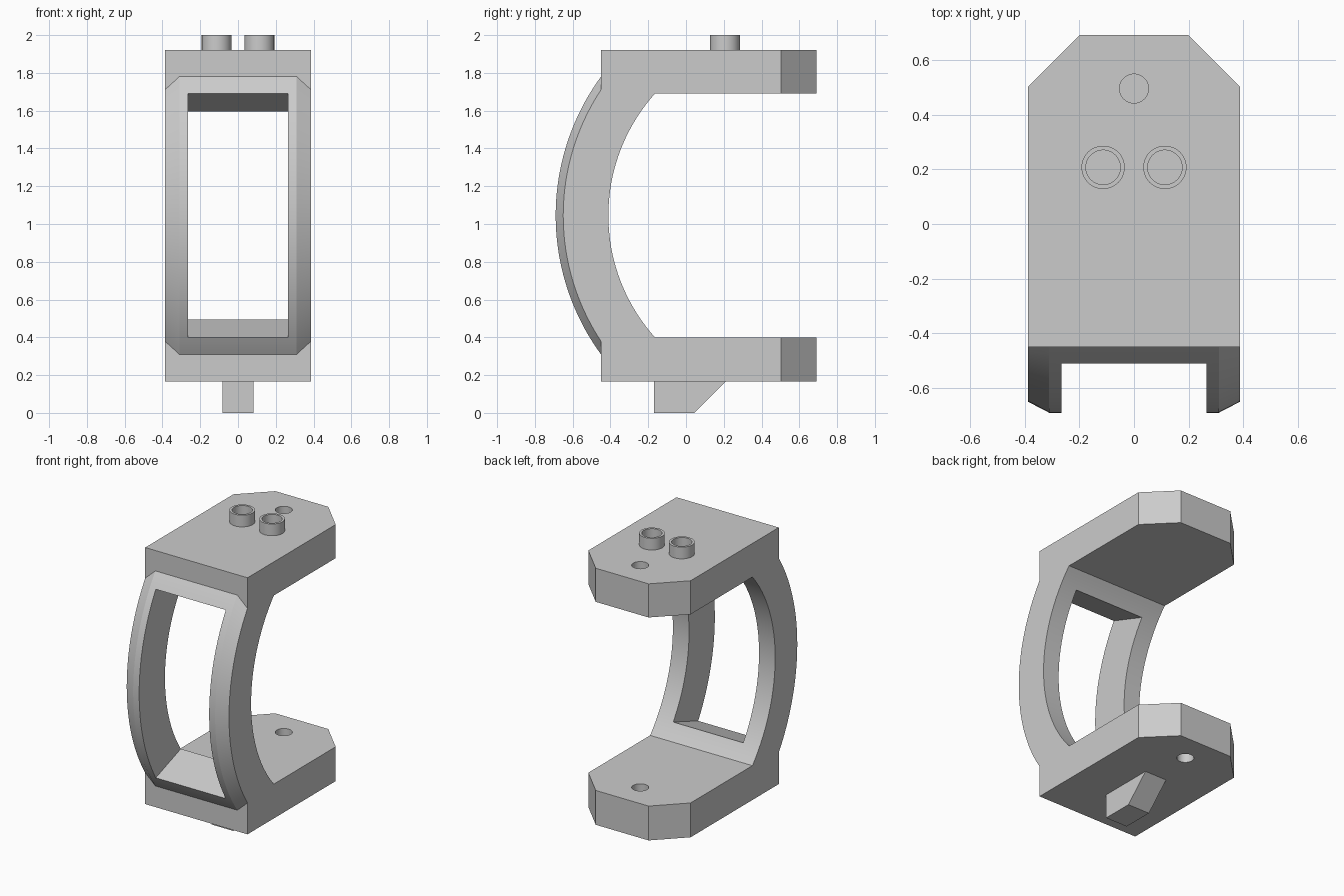
import bpy, bmesh, math

cube = bpy.data.objects.get("Cube")
if cube:
    bpy.data.objects.remove(cube, do_unlink=True)

GREY = (0.6, 0.6, 0.6, 1)
mat = bpy.data.materials.new("plain grey")
mat.use_nodes = True
mat.diffuse_color = GREY
mat.node_tree.nodes["Principled BSDF"].inputs["Base Color"].default_value = GREY

# Overall measures
HALF_W, FRONT, BACK = 0.387, -0.45, 0.69
BOTTOM, TOP, LOW, HIGH = 0.165, 1.92, 0.40, 1.69
ARC_Y, ARC_Z = 0.557, 1.045
R_OUT, R_EDGE, R_IN = 1.247, 1.207, 0.968


def loft(name, sections, closed=False):
    """Join equal-length loops of points into a solid; cap the ends unless closed."""
    bm = bmesh.new()
    loops = [[bm.verts.new(p) for p in s] for s in sections]
    pairs = list(zip(loops, loops[1:]))
    if closed:
        pairs.append((loops[-1], loops[0]))
    else:
        bm.faces.new(loops[0])
        bm.faces.new(loops[-1])
    n = len(loops[0])
    for a, b in pairs:
        for i in range(n):
            j = (i + 1) % n
            bm.faces.new((a[i], a[j], b[j], b[i]))
    bmesh.ops.recalc_face_normals(bm, faces=bm.faces)
    mesh = bpy.data.meshes.new(name)
    bm.to_mesh(mesh)
    bm.free()
    mesh.materials.append(mat)
    ob = bpy.data.objects.new(name, mesh)
    bpy.context.collection.objects.link(ob)
    return ob


def prism(name, profile, half_width):
    """Extrude a (y, z) profile across x."""
    return loft(name, [[(x, y, z) for y, z in profile] for x in (-half_width, half_width)])


def turned(name, x, y, profile, closed=False, sides=48):
    """Stack of rings from (radius, z) pairs around a vertical axis."""
    turns = [2 * math.pi * i / sides for i in range(sides)]
    return loft(name, [[(x + r * math.cos(t), y + r * math.sin(t), z) for t in turns]
                       for r, z in profile], closed)


def arc(radius, half_angle, steps=40):
    """Points bulging towards the front, from low to high."""
    angles = [half_angle * (2 * i / steps - 1) for i in range(steps + 1)]
    return [(ARC_Y - radius * math.cos(a), ARC_Z + radius * math.sin(a)) for a in angles]


def cut(ob, cutter):
    mod = ob.modifiers.new("cut", 'BOOLEAN')
    mod.operation, mod.solver, mod.object = 'DIFFERENCE', 'EXACT', cutter
    bpy.context.view_layer.objects.active = ob
    bpy.ops.object.modifier_apply(modifier=mod.name)
    bpy.data.objects.remove(cutter, do_unlink=True)


def smooth(ob):
    bpy.ops.object.select_all(action='DESELECT')
    ob.select_set(True)
    bpy.context.view_layer.objects.active = ob
    bpy.ops.object.shade_smooth_by_angle(angle=math.radians(20))


# Bracket body: side profiles lofted across the width, with clipped back corners
def body_section(x):
    edge = abs(x) == HALF_W
    back = BACK - max(0, abs(x) - 0.2)
    r_out = R_EDGE if edge else R_OUT
    outer = arc(r_out, math.acos((ARC_Y - FRONT) / r_out))
    inner = arc(R_IN, math.asin((HIGH - ARC_Z) / R_IN))
    pts = [(back, BOTTOM), (FRONT, BOTTOM)] + outer + [(FRONT, TOP), (back, TOP)]
    pts += [(back, HIGH)] + inner[::-1] + [(back, LOW)]
    return [(x, y, z) for y, z in pts]


body = loft("bracket_body", [body_section(x) for x in (-HALF_W, -0.31, -0.2, 0.2, 0.31, HALF_W)])

# Window through the bow, its top and bottom flaring towards the front
window = []
for y in (-0.9, -0.1):
    h = 0.645 - 0.352 * (y + 0.51)
    window += [(y, ARC_Z - h), (y, ARC_Z + h)]
window[2], window[3] = window[3], window[2]
cut(body, prism("window_cutter", window, 0.265))

# Holes near the back: blind in the upper plate, through the lower plate
for low, high in ((1.8, 2.1), (0.0, 0.6)):
    cut(body, turned("hole_cutter", 0, 0.495, [(0.053, low), (0.053, high)]))
smooth(body)

# Pair of short tubes on the upper plate
for side, x in (("left", 0.113), ("right", -0.113)):
    tube = turned(side + "_tube", x, 0.207,
                  [(0.079, TOP), (0.079, 2.0), (0.063, 2.0), (0.063, TOP)], closed=True)
    smooth(tube)

# Wedge foot under the lower plate
prism("wedge_foot", [(-0.17, 0), (0.045, 0), (0.21, BOTTOM), (-0.17, BOTTOM)], 0.083)
